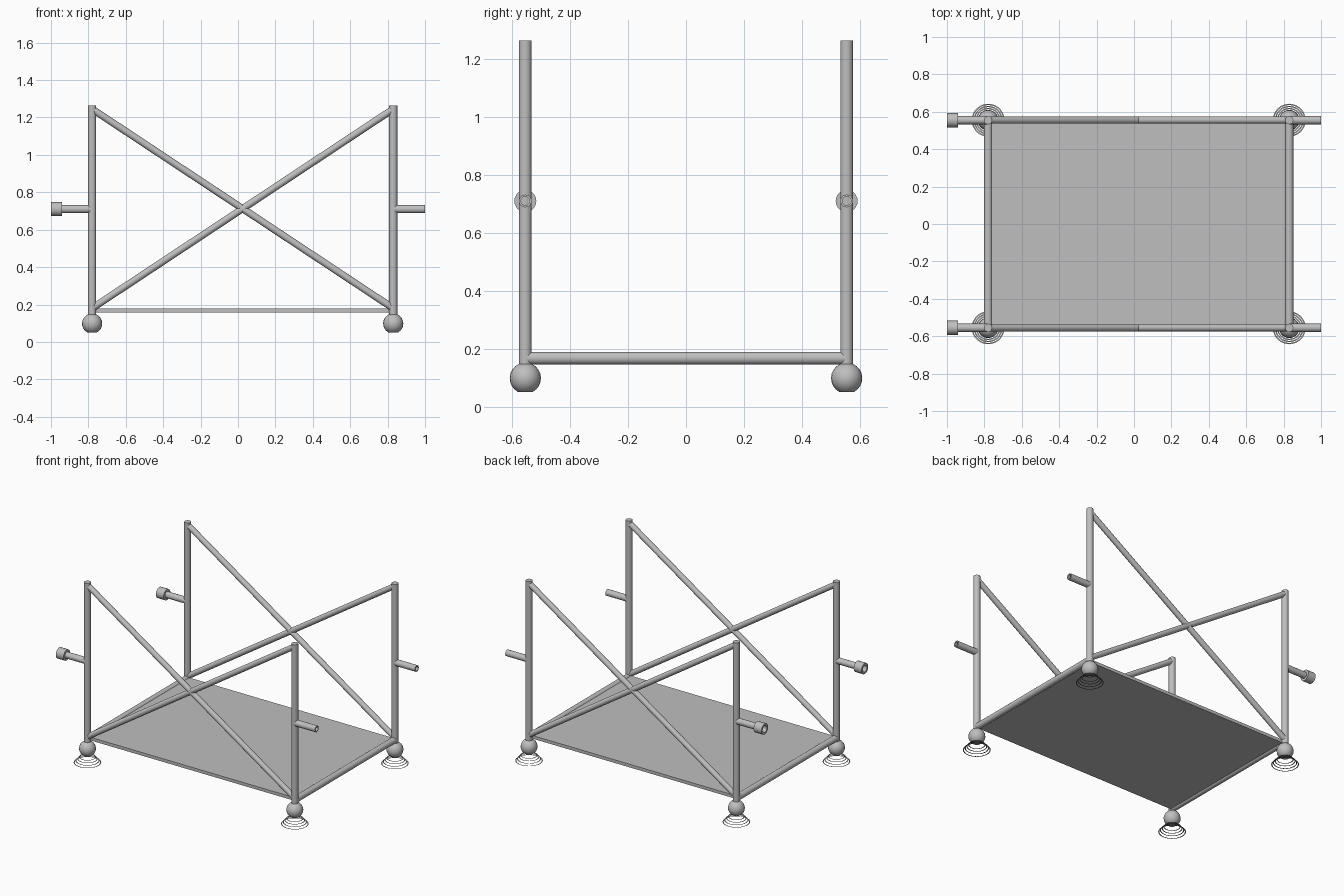
import bpy, bmesh, math
from mathutils import Vector

cube = bpy.data.objects.get("Cube")
if cube:
    bpy.data.objects.remove(cube, do_unlink=True)

metal = bpy.data.materials.new("grey_metal")
metal.use_nodes = True
GREY = (0.52, 0.52, 0.52, 1)
metal.diffuse_color = GREY
metal.node_tree.nodes["Principled BSDF"].inputs["Base Color"].default_value = GREY

LEFT, RIGHT, SIDE = 0.83, -0.78, 0.555   # post positions
TUBE = 0.022
PEG_Z, DECK_Z, TOP_Z = 0.71, 0.167, 1.265


def lathe(name, profile, start=(0, 0, 0), axis=(0, 0, 1), segments=20):
    """Revolve (radius, distance) points about an axis from start."""
    bm = bmesh.new()
    turn = Vector((0, 0, 1)).rotation_difference(Vector(axis).normalized())
    rings = []
    for r, h in profile:
        count = segments if r > 0 else 1
        ring = []
        for i in range(count):
            a = 2 * math.pi * i / segments
            p = Vector((r * math.cos(a), r * math.sin(a), h))
            ring.append(bm.verts.new(Vector(start) + turn @ p))
        rings.append(ring)
    for low, high in zip(rings, rings[1:]):
        for i in range(segments):
            j = (i + 1) % segments
            if len(low) == 1:
                bm.faces.new((low[0], high[j], high[i]))
            elif len(high) == 1:
                bm.faces.new((low[i], low[j], high[0]))
            else:
                bm.faces.new((low[i], low[j], high[j], high[i]))
    return finish(name, bm)


def finish(name, bm):
    mesh = bpy.data.meshes.new(name)
    bm.to_mesh(mesh)
    bm.free()
    obj = bpy.data.objects.new(name, mesh)
    bpy.context.collection.objects.link(obj)
    mesh.materials.append(metal)
    bpy.ops.object.select_all(action='DESELECT')
    obj.select_set(True)
    bpy.context.view_layer.objects.active = obj
    bpy.ops.object.shade_smooth_by_angle(angle=math.radians(35))
    return obj


def rod(name, a, b, radius):
    d = Vector(b) - Vector(a)
    return lathe(name, [(0, 0), (radius, 0), (radius, d.length), (0, d.length)], a, d)


def hollow(outer, inner, begin, end, depth):
    """Profile of a rod with a blind hole in its far end."""
    return [(0, begin), (outer, begin), (outer, end), (inner, end),
            (inner, end - depth), (0, end - depth)]


for side, y in (("front", -SIDE), ("back", SIDE)):
    for hand, x in (("left", LEFT), ("right", RIGHT)):
        tag = side + "_" + hand
        # Upright post
        rod(tag + "_post", (x, y, 0.1), (x, y, TOP_Z), TUBE)
        # Ball foot with a flat underside
        ball = [(0, -0.048)]
        for k in range(9):
            a = math.radians(-62 + k * 16)
            ball.append((0.054 * math.cos(a), 0.054 * math.sin(a)))
        ball.append((0, 0.054))
        lathe(tag + "_ball_foot", ball, (x, y, 0.098))
        # Flat rings that widen towards the ground
        for k in range(4):
            r = 0.088 - 0.011 * k
            lathe(f"{tag}_foot_ring_{k + 1}", [(r - 0.007, 0), (r, 0)],
                  (x, y, 0.0125 * k), segments=28)
    # Plain pegs on the left, socketed pegs on the right
    lathe(side + "_left_peg", hollow(TUBE, 0.015, 0, 1 - LEFT, 0.15),
          (LEFT, y, PEG_Z), (1, 0, 0))
    reach = 1 + RIGHT
    rod(side + "_right_peg", (RIGHT, y, PEG_Z), (-0.955, y, PEG_Z), TUBE)
    lathe(side + "_right_socket", hollow(0.038, 0.023, reach - 0.06, reach, 0.045),
          (RIGHT, y, PEG_Z), (-1, 0, 0))
    # Crossed diagonal braces
    for name, low, high in (("rising", RIGHT, LEFT), ("falling", LEFT, RIGHT)):
        rod(f"{side}_{name}_brace", (low, y, 0.18), (high, y, 1.245), 0.019)

# Side rails joining the front and back posts
for hand, x in (("left", LEFT), ("right", RIGHT)):
    rod(hand + "_rail", (x, -SIDE, DECK_Z), (x, SIDE, DECK_Z), TUBE)

# Flat deck panel
bm = bmesh.new()
bmesh.ops.create_cube(bm, size=1)
bmesh.ops.scale(bm, vec=(LEFT - RIGHT, 2 * 0.548, 0.022), verts=bm.verts)
bmesh.ops.translate(bm, vec=((LEFT + RIGHT) / 2, 0, DECK_Z), verts=bm.verts)
finish("deck_panel", bm)
